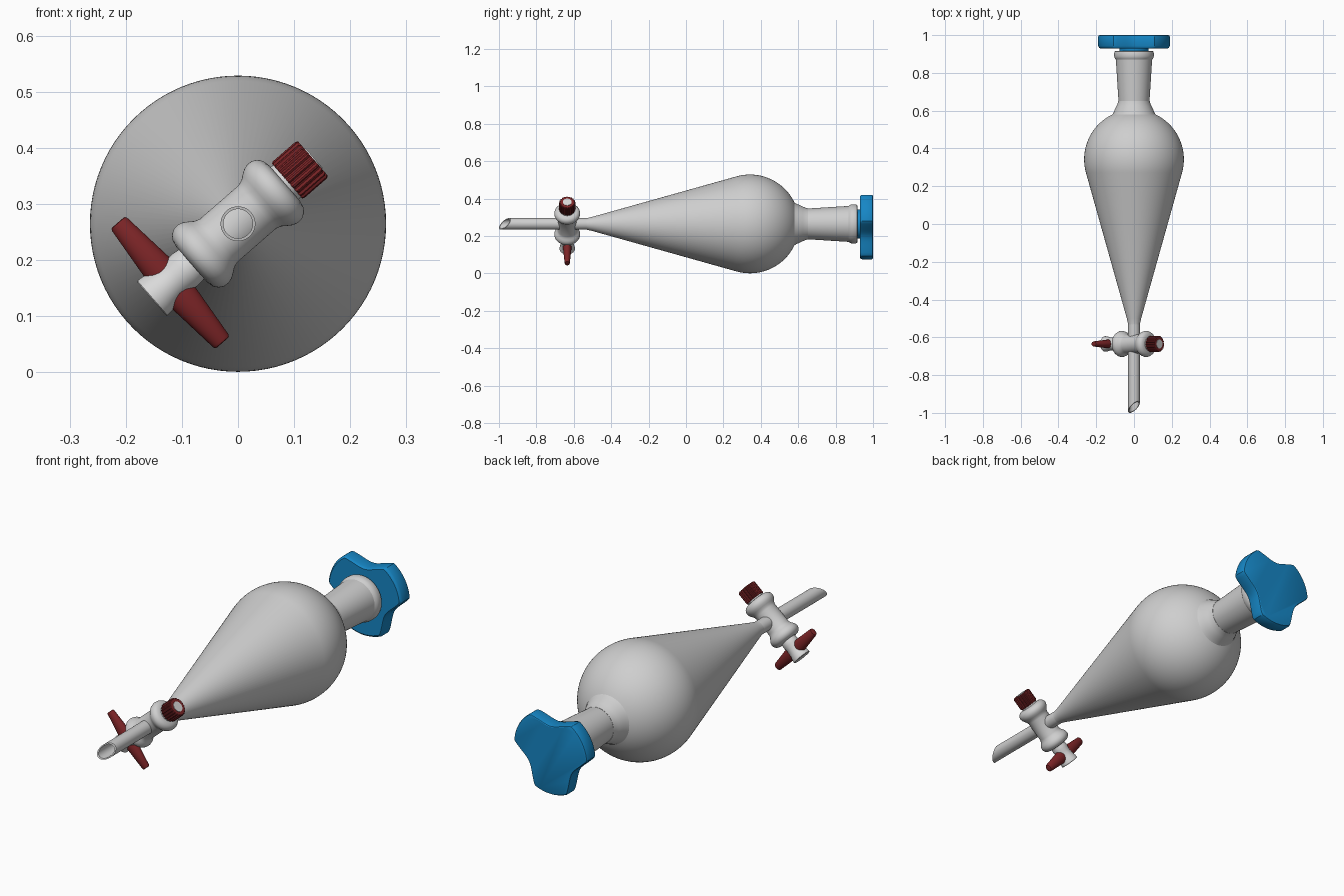
import bpy, bmesh, math
from mathutils import Matrix

cube = bpy.data.objects.get("Cube")
if cube:
    bpy.data.objects.remove(cube, do_unlink=True)


def material(name, rgb):
    m = bpy.data.materials.new(name)
    m.use_nodes = True
    m.diffuse_color = (*rgb, 1)
    bsdf = m.node_tree.nodes["Principled BSDF"]
    bsdf.inputs["Base Color"].default_value = (*rgb, 1)
    bsdf.inputs["Roughness"].default_value = 0.5
    return m


glass = material("pale_glass", (0.62, 0.62, 0.62))
white = material("white_plastic", (0.70, 0.70, 0.70))
blue = material("blue_plastic", (0.008, 0.24, 0.56))
red = material("dark_red_plastic", (0.20, 0.018, 0.02))

CENTRE = 0.265
# The flask lies along y; the tap crosses it on a tilted axis
FLASK = Matrix.Translation((0, 0, CENTRE)) @ Matrix.Rotation(math.radians(-90), 4, 'X')
TAP = Matrix.Translation((0, -0.635, CENTRE)) @ Matrix.Rotation(math.radians(49), 4, 'Y')


def lathe(name, profile, mat, frame, segs=64, shape=None, loop=False, angle=30):
    """Spin (position, radius) pairs about local z; shape(i) scales the radius."""
    bm = bmesh.new()
    rings = []
    for pos, rad in profile:
        ring = []
        for i in range(segs):
            a = 2 * math.pi * i / segs
            r = rad * (shape(i) if shape else 1)
            ring.append(bm.verts.new((r * math.cos(a), r * math.sin(a), pos)))
        rings.append(ring)
    pairs = list(zip(rings, rings[1:]))
    if loop:
        pairs.append((rings[-1], rings[0]))
    else:
        bm.faces.new(rings[0])
        bm.faces.new(rings[-1])
    for a, b in pairs:
        for i in range(segs):
            j = (i + 1) % segs
            bm.faces.new((a[i], a[j], b[j], b[i]))
    bm.transform(frame)
    bmesh.ops.recalc_face_normals(bm, faces=bm.faces)
    mesh = bpy.data.meshes.new(name)
    bm.to_mesh(mesh)
    bm.free()
    mesh.materials.append(mat)
    ob = bpy.data.objects.new(name, mesh)
    bpy.context.collection.objects.link(ob)
    bpy.ops.object.select_all(action='DESELECT')
    ob.select_set(True)
    bpy.context.view_layer.objects.active = ob
    bpy.ops.object.shade_smooth_by_angle(angle=math.radians(angle))
    return ob


# Pear-shaped flask: cone, spherical shoulder, flared neck and rim
BULB_Y, BULB_R = 0.342, 0.264
bulb = []
for k in range(29):
    t = math.radians(-15.5 + k * 80 / 28)
    bulb.append((BULB_Y + BULB_R * math.sin(t), BULB_R * math.cos(t)))
flask = [(-0.56, 0.030), (-0.53, 0.031), (-0.50, 0.038)] + bulb
flask += [(0.592, 0.107), (0.605, 0.102), (0.625, 0.092), (0.64, 0.086), (0.652, 0.083)]
lathe("flask_body", flask, glass, FLASK, segs=96)
lathe("neck", [(0.65, 0.082), (0.87, 0.096), (0.878, 0.102), (0.888, 0.105),
               (0.905, 0.105), (0.913, 0.102), (0.917, 0.096)], glass, FLASK)

# Hollow outlet tube with a slanted tip
tube = lathe("outlet_tube", [(-0.97, 0.031), (-0.53, 0.031), (-0.53, 0.026), (-0.97, 0.026)],
             glass, FLASK, segs=48, loop=True)
for v in tube.data.vertices:
    if v.co.y < -0.9:
        v.co.y = -0.969 + (v.co.x + v.co.z - CENTRE) / math.sqrt(2)

# Three-lobed stopper with a round plug
LOBE_HALF = 26


def three_lobes(i):
    d = abs((i * 2.5 - 90 + 60) % 120 - 60)
    if d <= LOBE_HALF:
        return 0.19
    return 0.13 + 0.06 * ((60 - d) / (60 - LOBE_HALF)) ** 2


lathe("stopper_grip", [(0.93, 0.95), (0.934, 0.98), (0.942, 1), (0.993, 1), (0.998, 0.985),
                       (1.0, 0.96)], blue, FLASK, segs=144, shape=three_lobes)
lathe("stopper_plug", [(0.68, 0.07), (0.935, 0.078)], blue, FLASK)

# Tap barrel with a rounded collar at each end
half = [(0.045, 0.051), (0.055, 0.054), (0.063, 0.060), (0.072, 0.066), (0.082, 0.069),
        (0.092, 0.068), (0.101, 0.063), (0.107, 0.055), (0.11, 0.042)]
barrel = [(-p, r) for p, r in reversed(half)] + half
lathe("tap_barrel", barrel, glass, TAP)

# Tap plug: washers, flared head and the tip inside the screw cap
lathe("cap_washer", [(0.105, 0.038), (0.118, 0.038)], white, TAP)
lathe("plug_head", [(-0.204, 0.039), (-0.202, 0.041), (-0.19, 0.040), (-0.175, 0.036),
                    (-0.16, 0.034), (-0.145, 0.034), (-0.13, 0.036), (-0.122, 0.036),
                    (-0.105, 0.034)], white, TAP)
lathe("plug_tip", [(0.1, 0.024), (0.179, 0.024)], white, TAP, segs=32)


# Ribbed screw cap
def ribs(i):
    return 1.0 if i % 4 < 2 else 0.92


lathe("screw_cap", [(0.116, 0.041), (0.119, 0.043), (0.173, 0.043), (0.177, 0.040)],
      red, TAP, segs=80, shape=ribs, angle=25)

# Tapered cross handle through the plug head
CROSS = (TAP @ Matrix.Translation((0, 0, -0.16)) @ Matrix.Rotation(math.radians(90), 4, 'Y')
         @ Matrix.Diagonal((1, 0.78, 1, 1)))
arm = [(0.03, 0.029), (0.137, 0.018), (0.141, 0.016), (0.142, 0.013)]
lathe("tap_handle", [(-p, r) for p, r in reversed(arm)] + arm, red, CROSS, segs=40)
